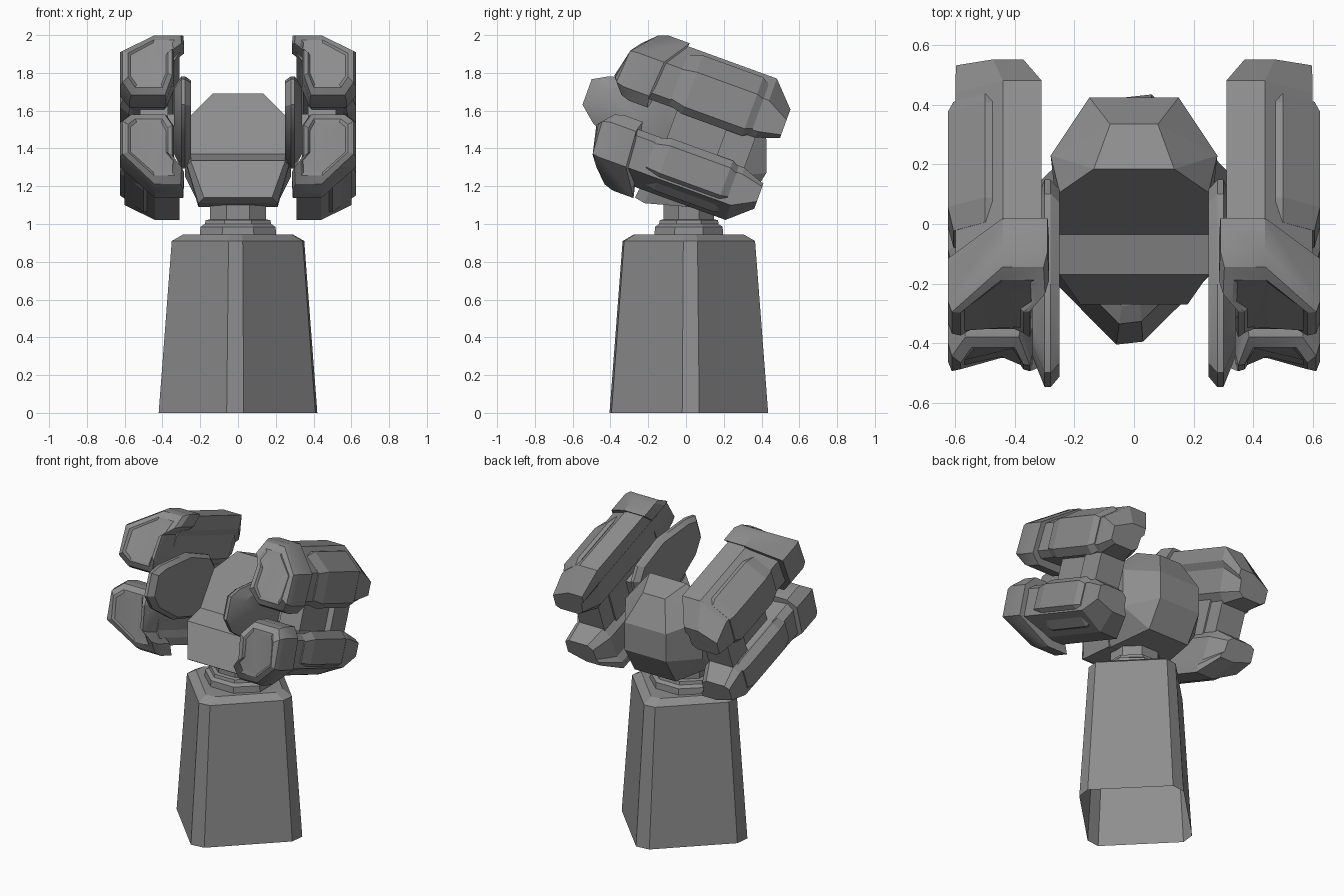
import bpy, bmesh, math
from mathutils import Matrix

if "Cube" in bpy.data.objects:
    bpy.data.objects.remove(bpy.data.objects["Cube"])

grey = bpy.data.materials.new("grey_metal")
grey.diffuse_color = (0.27, 0.27, 0.27, 1)
grey.use_nodes = True
grey.node_tree.nodes["Principled BSDF"].inputs["Base Color"].default_value = grey.diffuse_color

# Gun assembly is pitched up 20 degrees; local axes are (x, back, up)
PITCH = Matrix.Translation((0, 0, 1.5)) @ Matrix.Rotation(math.radians(-20), 4, 'X')


def finish(name, bm, tilt=False, smooth=False):
    if tilt:
        bm.transform(PITCH)
    me = bpy.data.meshes.new(name)
    bm.to_mesh(me)
    bm.free()
    me.materials.append(grey)
    ob = bpy.data.objects.new(name, me)
    bpy.context.collection.objects.link(ob)
    if smooth:
        bpy.ops.object.select_all(action='DESELECT')
        ob.select_set(True)
        bpy.context.view_layer.objects.active = ob
        bpy.ops.object.shade_smooth_by_angle(angle=math.radians(28))
    return ob


def loft(name, rings, sx=1, su=1, open_start=False, **kw):
    """Skin a list of equal-length point rings and cap the ends."""
    bm = bmesh.new()
    vs = [[bm.verts.new((x * sx, y, z * su)) for x, y, z in r] for r in rings]
    n = len(vs[0])
    for a, b in zip(vs, vs[1:]):
        for i in range(n):
            j = (i + 1) % n
            bm.faces.new((a[i], a[j], b[j], b[i]))
    start = bm.faces.new(vs[0])
    bm.faces.new(vs[-1])
    bmesh.ops.recalc_face_normals(bm, faces=bm.faces[:])
    if open_start:
        bmesh.ops.delete(bm, geom=[start], context='FACES_ONLY')
    return finish(name, bm, **kw)


def hull(name, half):
    """Convex solid from points mirrored across x."""
    bm = bmesh.new()
    for x, y, z in half:
        for s in (-1, 1):
            bm.verts.new((x * s, y, z))
    res = bmesh.ops.convex_hull(bm, input=bm.verts[:])
    junk = [g for g in res["geom_interior"] if isinstance(g, bmesh.types.BMVert)]
    bmesh.ops.delete(bm, geom=junk, context='VERTS')
    bmesh.ops.dissolve_limit(bm, angle_limit=math.radians(4), verts=bm.verts[:], edges=bm.edges[:])
    bmesh.ops.recalc_face_normals(bm, faces=bm.faces[:])
    return finish(name, bm)


def scaled(sec, k, kx=None, c=(0.46, 0.23)):
    kx = k if kx is None else kx
    return [(c[0] + (x - c[0]) * kx, c[1] + (u - c[1]) * k) for x, u in sec]


def interp(u, table):
    if u <= table[0][0]:
        return table[0][1]
    for (u0, b0), (u1, b1) in zip(table, table[1:]):
        if u <= u1:
            return b0 + (b1 - b0) * (u - u0) / (u1 - u0)
    return table[-1][1]


# Pedestal: turned square with narrow cut corners, open underneath
half_base = [(-.06, -.42), (.03, -.41), (.41, -.035), (.42, .055)]
base = half_base + [(-x, -y) for x, y in half_base]
loft("pedestal", [[(x * k, y * k + .015, z) for x, y in base]
                  for k, z in ((1, 0), (.835, .91), (.69, .945))], open_start=True)


# Neck: eight-sided flange and post
def octagon(r, z):
    return [(r * math.cos(math.pi * (i + .5) / 4), .015 + r * .9 * math.sin(math.pi * (i + .5) / 4), z)
            for i in range(8)]


loft("neck", [octagon(r, z) for r, z in
              ((.22, .93), (.215, .985), (.19, 1.0), (.185, 1.02), (.16, 1.025), (.16, 1.2))])

# Head: faceted cranium and projecting jaw
hull("head", [(.135, .185, 1.69), (.25, .106, 1.575), (.25, -.035, 1.37), (.08, .335, 1.63),
              (.15, .425, 1.45), (.15, .425, 1.27), (.28, .23, 1.5), (.28, .23, 1.25),
              (.15, .32, 1.1), (.2, 0, 1.09)])
hull("jaw", [(.25, -.035, 1.37), (.25, -.17, 1.335), (.27, -.14, 1.31), (.18, -.27, 1.14),
             (.21, -.22, 1.11), (.21, .02, 1.09), (.27, .05, 1.3)])

# Pod sections (x, up) and the slanted collar front and rear by height
collar_sec = [(.29, .436), (.44, .436), (.625, .295), (.625, .10), (.575, .04),
              (.38, .04), (.34, .13), (.34, .30), (.285, .36)]
body_sec = [(.31, .418), (.44, .418), (.60, .295), (.60, .12), (.56, .085),
            (.39, .085), (.345, .14), (.335, .29), (.31, .33)]
panel_sec = [(.475, .395), (.50, .40), (.625, .305), (.625, .11), (.58, .07), (.5, .12)]
front = [(.04, -.365), (.137, -.45), (.312, -.41), (.436, -.285)]
rear = [(.04, -.23), (.12, -.25), (.30, -.23), (.436, -.137)]


def front_ring(k, push):
    return [(x, interp(u, front) + push, u) for x, u in scaled(collar_sec, k)]


# Shield outline (back, up)
fin_sec = [(-.56, -.064), (-.56, .08), (-.48, .125), (-.2, .2), (.04, .185), (.115, .12),
           (.13, -.09), (.05, -.2), (-.22, -.21), (-.47, -.14)]


def box(x0, x1, b0, b1, u0, u1):
    return [[(x, b0, u0), (x, b1, u0), (x, b1, u1), (x, b0, u1)] for x in (x0, x1)]


for sx, side in ((1, "right"), (-1, "left")):
    for su, level, top in ((1, "upper", .418), (-1, "lower", .378)):
        tag = f"{level}_{side}"
        sec = [(x, min(u, top)) for x, u in body_sec]
        pan = [(x, u - (.418 - top) * (u > .2)) for x, u in panel_sec]
        # Collar with bevelled rim and shallow dished front
        loft("pod_collar_" + tag,
             [[(x, interp(u, rear), u) for x, u in collar_sec], front_ring(1, .03),
              front_ring(.92, -.005), front_ring(.74, .0), front_ring(.66, .015)],
             sx, su, tilt=True, smooth=True)
        # Body with tapered tail
        loft("pod_body_" + tag,
             [[(x, b, u) for x, u in sec] for b in (-.28, .36)] +
             [[(x, .483, u) for x, u in scaled(sec, .48, .78, (.59, .17))]],
             sx, su, tilt=True)
        # Raised outer panel
        loft("pod_panel_" + tag,
             [[(x, b, u) for x, u in scaled(pan, k, k, (.5, .22))]
              for b, k in ((-.13, .85), (-.05, 1), (.29, 1), (.33, .85))],
             sx, su, tilt=True)
    # Shield plate beside the head
    loft("shield_" + side,
         [[(x, -.2 + (b + .2) * k, u * k) for b, u in fin_sec]
          for x, k in ((.25, .90), (.28, 1), (.30, 1), (.34, .72))],
         sx, tilt=True, smooth=True)
    # Arm from the shield, and struts joining the two pods
    loft("arm_" + side, box(.30, .40, -.05, .08, -.07, .07), sx, tilt=True)
    loft("front_strut_" + side, box(.37, .52, -.08, .25, -.12, .12), sx, tilt=True)
    loft("rear_strut_" + side, box(.38, .56, .2, .36, -.12, .12), sx, tilt=True)
